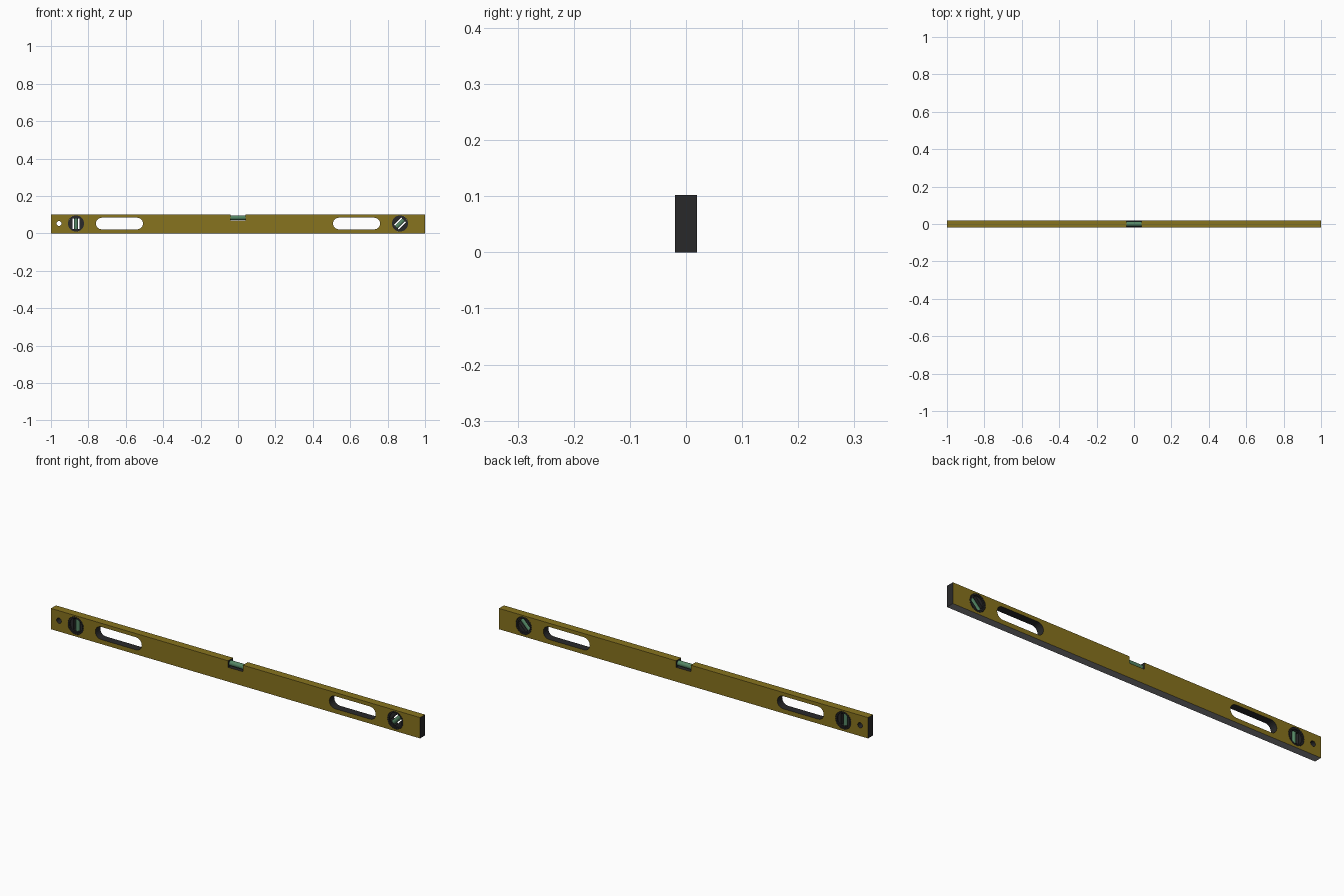
import bpy, bmesh, math
from mathutils import Matrix

if "Cube" in bpy.data.objects:
    bpy.data.objects.remove(bpy.data.objects["Cube"])

HALF, TOP, MID = 0.0193, 0.102, 0.053


def material(name, rgb):
    m = bpy.data.materials.new(name)
    m.diffuse_color = (*rgb, 1)
    m.use_nodes = True
    m.node_tree.nodes["Principled BSDF"].inputs["Base Color"].default_value = m.diffuse_color
    return m


yellow = material("yellow_paint", (0.245, 0.172, 0.013))
black = material("black_rubber", (0.022, 0.022, 0.023))
grey = material("bare_metal", (0.27, 0.27, 0.28))
green = material("vial_green", (0.09, 0.24, 0.13))


def arc(cx, cz, r, a0, a1, n):
    return [(cx + r * math.cos(math.radians(a0 + (a1 - a0) * i / n)),
             cz + r * math.sin(math.radians(a0 + (a1 - a0) * i / n))) for i in range(n + 1)]


def circle(cx, cz, r, n=32):
    return arc(cx, cz, r, 0, 360, n)[:-1]


def slot(cx, cz, half, r):
    return arc(cx + half - r, cz, r, -90, 90, 12) + arc(cx - half + r, cz, r, 90, 270, 12)


def plate(name, loops, half_depth, mats):
    """Extrude a flat outline with holes along y."""
    cu = bpy.data.curves.new(name, 'CURVE')
    cu.dimensions, cu.fill_mode, cu.extrude = '2D', 'BOTH', half_depth
    for pts in loops:
        s = cu.splines.new('POLY')
        s.points.add(len(pts) - 1)
        for p, (x, z) in zip(s.points, pts):
            p.co = (x, z, 0, 1)
        s.use_cyclic_u = True
    ob = bpy.data.objects.new(name, cu)
    bpy.context.collection.objects.link(ob)
    bpy.ops.object.select_all(action='DESELECT')
    bpy.context.view_layer.objects.active = ob
    ob.select_set(True)
    bpy.ops.object.convert(target='MESH')
    ob = bpy.context.object
    me = ob.data
    me.transform(Matrix.Rotation(math.pi / 2, 4, 'X'))
    bm = bmesh.new()
    bm.from_mesh(me)
    bmesh.ops.remove_doubles(bm, verts=bm.verts, dist=1e-5)
    bmesh.ops.recalc_face_normals(bm, faces=bm.faces)
    for f in bm.faces:
        f.smooth = False
        f.material_index = 0
    bm.to_mesh(me)
    bm.free()
    me.materials.clear()
    for m in mats:
        me.materials.append(m)
    return ob


def vial(name, x, z, r, length, angle):
    """Glass tube lying in the xz plane, tilted by angle from x."""
    bpy.ops.mesh.primitive_cylinder_add(vertices=24, radius=r, depth=length, location=(x, 0, z),
                                        rotation=(0, math.pi / 2 - angle, 0))
    ob = bpy.context.object
    ob.name = name + "_vial"
    ob.data.materials.append(green)
    bpy.ops.object.shade_smooth_by_angle(angle=math.radians(40))


# Body: bar with top notch, grip slots, vial holes and hanging hole
outline = [(-1, 0), (1, 0), (1, TOP), (0.04, TOP), (0.04, 0.07), (-0.04, 0.07), (-0.04, TOP), (-1, TOP)]
VX, VR = 0.866, 0.043
body = plate("body", [outline, slot(-0.634, MID, 0.126, 0.031), slot(0.634, MID, 0.126, 0.031),
                      circle(-VX, MID, VR, 48), circle(VX, MID, VR, 48),
                      circle(-0.957, MID, 0.013, 24)], HALF, [yellow, black, grey])
for f in body.data.polygons:
    if abs(f.normal.y) < 0.5:
        f.material_index = 0 if f.center.z > TOP - 0.001 else 2 if f.center.z < 0.001 else 1

# End vials: knurled rim, recessed disc with a see-through window, tube across it
for name, x, ang in (("plumb", -VX, math.pi / 2), ("diagonal", VX, math.pi / 4)):
    rim = []
    for i in range(24):
        for k, r in ((0, 0.0428), (0.45, 0.0428), (0.55, 0.040), (0.95, 0.040)):
            a = 2 * math.pi * (i + k) / 24
            rim.append((x + r * math.cos(a), MID + r * math.sin(a)))
    c, s = math.cos(ang), math.sin(ang)
    window = [(x + u * c - v * s, MID + u * s + v * c)
              for u, v in ((-0.028, -0.018), (0.028, -0.018), (0.028, 0.018), (-0.028, 0.018))]
    plate(name + "_rim", [rim, circle(x, MID, 0.0345, 32)], HALF - 0.0005, [black])
    plate(name + "_holder", [circle(x, MID, 0.0429, 48), window], 0.0125, [black])
    vial(name, x, MID, 0.011, 0.058, ang)

# Centre vial lying in the notch
vial("centre", 0, 0.0845, 0.0125, 0.0798, 0)
